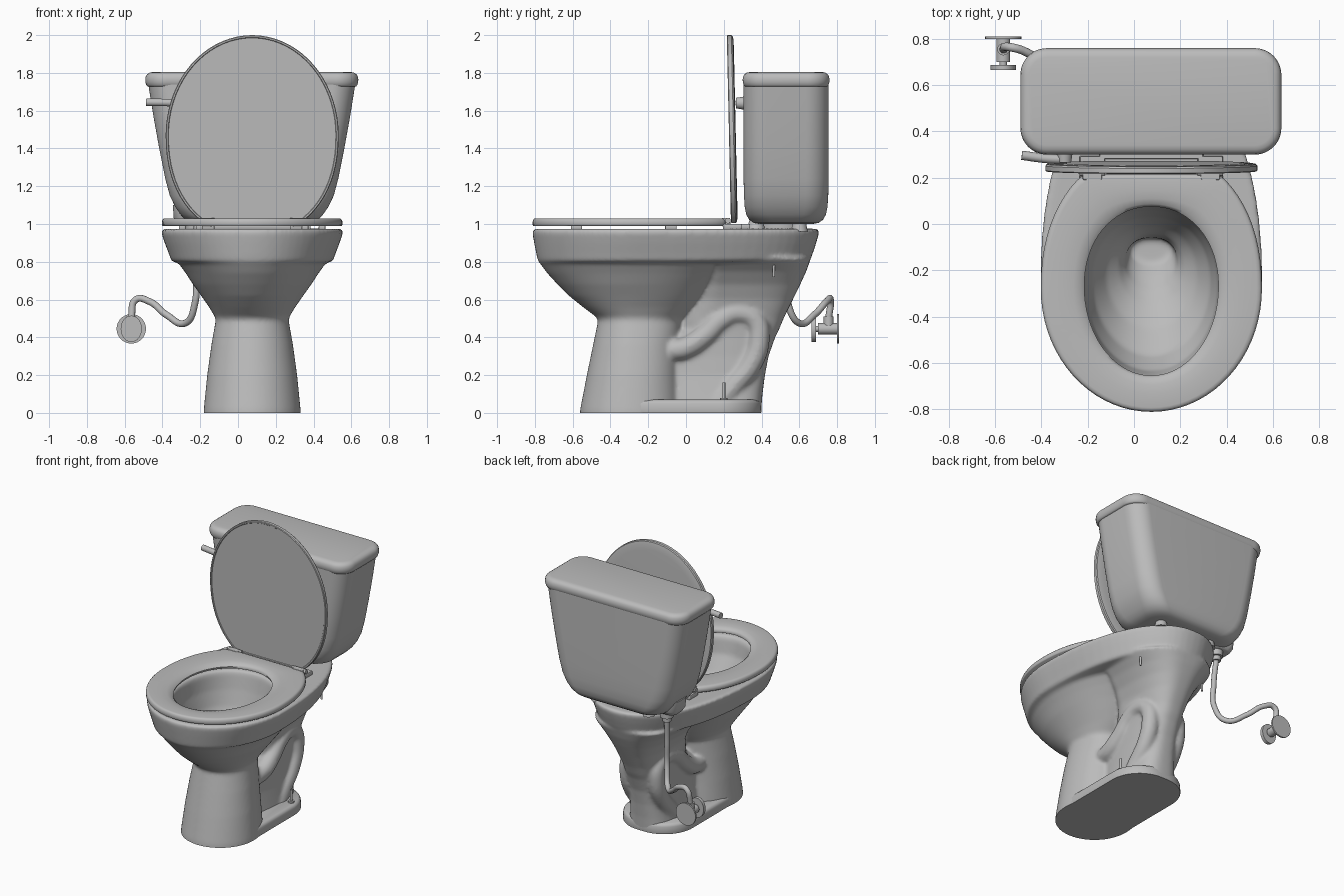
import bpy, bmesh, math
from mathutils import Vector

if "Cube" in bpy.data.objects:
    bpy.data.objects.remove(bpy.data.objects["Cube"])

CX = 0.075          # centre line of the fixture
N = 72
grey = bpy.data.materials.new("grey_porcelain")
grey.diffuse_color = (0.5, 0.5, 0.5, 1)
grey.use_nodes = True
grey.node_tree.nodes["Principled BSDF"].inputs["Base Color"].default_value = grey.diffuse_color


def select(*obs):
    bpy.ops.object.select_all(action='DESELECT')
    for ob in obs:
        ob.select_set(True)
    bpy.context.view_layer.objects.active = obs[0]


def finish(ob, angle=38):
    ob.data.materials.clear()
    ob.data.materials.append(grey)
    select(ob)
    bpy.ops.object.shade_smooth_by_angle(angle=math.radians(angle))
    return ob


def loft(name, rings, closed=False, angle=38):
    """Skin a list of equal-length point rings; closed joins last to first."""
    bm = bmesh.new()
    vs = [[bm.verts.new(p) for p in r] for r in rings]
    n = len(vs[0])
    pairs = list(zip(vs, vs[1:])) + ([(vs[-1], vs[0])] if closed else [])
    for a, b in pairs:
        for i in range(n):
            j = (i + 1) % n
            bm.faces.new((a[i], a[j], b[j], b[i]))
    if not closed:
        bm.faces.new(vs[0])
        bm.faces.new(vs[-1])
    bmesh.ops.recalc_face_normals(bm, faces=bm.faces)
    me = bpy.data.meshes.new(name)
    bm.to_mesh(me)
    bm.free()
    ob = bpy.data.objects.new(name, me)
    bpy.context.collection.objects.link(ob)
    return finish(ob, angle)


def egg(z, yf, yw, yb, hw, p=2.2, ymax=9):
    """Egg outline: front yf, widest at yw, back yb, half width hw."""
    pts = []
    for i in range(N):
        t = 2 * math.pi * i / N
        s, c = math.sin(t), math.cos(t)
        if c >= 0:
            x, y = hw * s, yw - (yw - yf) * c
        else:
            x = hw * math.copysign(abs(s) ** (2 / p), s)
            y = yw + (yb - yw) * abs(c) ** (2 / p)
        pts.append(Vector((CX + x, min(y, ymax), z)))
    return pts


def rrect(z, hx, hy, r, cx, cy):
    pts = []
    for k, (sx, sy) in enumerate(((1, 1), (-1, 1), (-1, -1), (1, -1))):
        for i in range(13):
            a = math.pi / 2 * (k + i / 12)
            pts.append(Vector((cx + sx * (hx - r) + r * math.cos(a),
                               cy + sy * (hy - r) + r * math.sin(a), z)))
    return pts


def rod(name, a, b, r, r2=None):
    a, b = Vector(a), Vector(b)
    d = b - a
    bpy.ops.mesh.primitive_cone_add(vertices=28, radius1=r, radius2=r if r2 is None else r2,
                                    depth=d.length, location=(a + b) / 2,
                                    rotation=d.to_track_quat('Z', 'Y').to_euler())
    ob = bpy.context.object
    ob.name = name
    return finish(ob)


def box(name, c, size, bev=0.006):
    hx, hy, hz = [s / 2 for s in size]
    return loft(name, [rrect(c[2] + dz, hx - i, hy - i, bev, c[0], c[1]) for dz, i in
                       ((-hz, bev / 2), (-hz + bev, 0), (hz - bev, 0), (hz, bev / 2))])


def tube(name, pts, r):
    cu = bpy.data.curves.new(name, 'CURVE')
    cu.dimensions = '3D'
    cu.bevel_depth = r
    cu.bevel_resolution = 5
    cu.use_fill_caps = True
    sp = cu.splines.new('BEZIER')
    sp.bezier_points.add(len(pts) - 1)
    for bp, p in zip(sp.bezier_points, pts):
        bp.co = p
        bp.handle_left_type = bp.handle_right_type = 'AUTO'
    ob = bpy.data.objects.new(name, cu)
    bpy.context.collection.objects.link(ob)
    select(ob)
    bpy.ops.object.convert(target='MESH')
    return finish(bpy.context.object, 60)


# bowl: pedestal, outer bowl, rim deck, then the inside sloping to the drain
bowl = loft("bowl", [egg(*s) for s in (
    (-.06, -.565, -.30, -.02, .258), (0.02, -.560, -.30, -.02, .256),
    (0.20, -.525, -.29, -.03, .238), (0.36, -.492, -.28, -.03, .216),
    (0.49, -.465, -.27, -.02, .193), (0.51, -.478, -.27, .00, .198),
    (0.56, -.545, -.27, .06, .228), (0.62, -.620, -.26, .12, .270),
    (0.68, -.680, -.26, .18, .313), (0.74, -.735, -.25, .25, .352),
    (0.79, -.772, -.25, .32, .388), (0.805, -.784, -.25, .655, .428),
    (0.84, -.792, -.25, .67, .440), (0.90, -.804, -.25, .69, .463),
    (0.95, -.813, -.25, .704, .480), (0.968, -.812, -.25, .704, .479),
    (0.975, -.800, -.25, .695, .467),
    (0.974, -.67, -.27, .09, .305), (0.95, -.655, -.27, .08, .295),
    (0.85, -.635, -.27, .06, .285), (0.74, -.570, -.25, .03, .255),
    (0.64, -.450, -.22, -.01, .195), (0.58, -.350, -.19, -.045, .138),
    (0.54, -.290, -.17, -.055, .115), (0.49, -.225, -.14, -.06, .105),
    (0.44, -.170, -.11, -.06, .09))])

# rear column that carries the deck
column = loft("rear_column", [egg(z, yf, .18, yb, hw, 2.8) for z, yf, yb, hw in (
    (-.06, -.25, .392, .170), (0.10, -.25, .405, .148), (0.20, -.25, .418, .135),
    (0.30, -.25, .437, .132), (0.40, -.15, .472, .135), (0.44, -.03, .492, .138),
    (0.50, -.02, .517, .145), (0.60, .04, .566, .172), (0.68, .07, .605, .210),
    (0.75, .10, .637, .262), (0.82, .12, .662, .335))])

# trapway bulges
traps = []
for s in (-1, 1):
    path = ((.11, -.08, .33), (.12, 0, .345), (.12, .10, .41), (.118, .19, .495), (.115, .28, .53),
            (.11, .365, .49), (.11, .385, .38), (.11, .34, .25), (.11, .25, .14), (.11, .16, .03))
    traps.append(tube("trapway", [(CX + s * x, y, z) for x, y, z in path], .058))

# fuse bowl, column and trapways into one softly blended casting, cut flat at the floor
select(bowl, column, *traps)
bpy.ops.object.join()
rm = bowl.modifiers.new("fuse", 'REMESH')
rm.mode = 'VOXEL'
rm.voxel_size = 0.011
sm = bowl.modifiers.new("soften", 'SMOOTH')
sm.factor, sm.iterations = 0.5, 7
select(bowl)
bpy.ops.object.convert(target='MESH')
bowl = bpy.context.object
bm = bmesh.new()
bm.from_mesh(bowl.data)
bmesh.ops.bisect_plane(bm, geom=bm.verts[:] + bm.edges[:] + bm.faces[:], plane_co=(0, 0, 0),
                       plane_no=(0, 0, 1), clear_inner=True)
bmesh.ops.holes_fill(bm, edges=[e for e in bm.edges if e.is_boundary], sides=0)
bm.to_mesh(bowl.data)
bm.free()
finish(bowl, 50)

# floor foot
loft("foot", [rrect(z, .252 - i, .455 - i, .225 - i, CX, -.055)
              for z, i in ((0, .002), (.006, 0), (.05, .003), (.062, .008), (.07, .022))])

# deck bolts, floor bolts, hinges and bumpers on both sides
for side, s in (("left", -1), ("right", 1)):
    rod(side + "_deck_bolt", (CX + s * .26, .465, .72), (CX + s * .26, .465, .83), .007)
    rod(side + "_floor_bolt", (CX + s * .205, .2, .05), (CX + s * .205, .2, .16), .008)
    rod(side + "_bolt_washer", (CX + s * .205, .2, .06), (CX + s * .205, .2, .08), .02)
    hx = CX + s * .255
    box(side + "_hinge_base", (hx, .245, .985), (.11, .10, .03))
    box(side + "_hinge_block", (hx, .212, 1.01), (.085, .045, .044))
    rod(side + "_hinge_pin", (hx - .055, .222, 1.018), (hx + .055, .222, 1.018), .015)
    for y, x in ((-.58, .28), (-.08, .37)):
        box(side + "_seat_bumper", (CX + s * x, y, .981), (.035, .06, .026))
    rod(side + "_tank_bolt", (CX + s * .2, .6, .96), (CX + s * .2, .6, 1.03), .045, .03)
    rod(side + "_deck_boss", (CX + s * .14, .37, .96), (CX + s * .14, .37, 1.03), .055, .03)

# seat ring, cross-section from outer bottom over the top to inner bottom
seat_rings = []
for k, z in ((0.02, .990), (0, .996), (0, 1.012), (.02, 1.022), (.05, 1.028), (.12, 1.030),
             (.50, 1.030), (.75, 1.027), (.92, 1.019), (1, 1.006), (.98, .992)):
    o = egg(z, -.812, -.28, .32, .478, 2.2, .215)
    i = egg(z, -.655, -.27, .075, .29, 2.1)
    seat_rings.append([a.lerp(b, k) for a, b in zip(o, i)])
    for v in seat_rings[-1]:
        v.z = z
loft("seat", seat_rings, closed=True, angle=60)


# raised lid with a thin lip round its flat face
def lid_ring(depth, inset):
    pts = egg(0, -1 + inset, -.47, .07 - inset, .458 - inset, 2.2, -.005 - inset)
    return [Vector((p.x, .216 + .022 * (1 + p.y) + depth, 1 - p.y)) for p in pts]


loft("lid", [lid_ring(d, i) for d, i in (
    (.004, .016), (.004, .015), (0, .012), (0, .004), (.004, 0), (.024, 0), (.031, .005),
    (.034, .02), (.036, .06))], angle=20)

# tank body, tapered to a rounded base
TX, TY = .073, .530
loft("tank", [rrect(z, hx, hy, r, TX, TY) for z, hx, hy, r in (
    (1.000, .280, .140, .10), (1.006, .318, .172, .11), (1.022, .350, .195, .12),
    (1.050, .377, .211, .12), (1.09, .405, .219, .12), (1.15, .434, .223, .12),
    (1.24, .458, .225, .12), (1.40, .490, .225, .12), (1.56, .519, .225, .12),
    (1.74, .548, .225, .12))], angle=60)
loft("tank_lid", [rrect(z, .564 - i, .230 - i, .115 - i, TX, TY) for z, i in (
    (1.728, .012), (1.735, .006), (1.75, .001), (1.765, 0), (1.782, .003), (1.793, .010),
    (1.801, .022), (1.805, .040))], angle=50)
rod("tank_gasket", (CX, .5, .96), (CX, .5, 1.02), .13)
box("tank_rest", (CX, .31, .985), (.45, .06, .03))

# flush lever
rod("lever_pivot", (-.30, .265, 1.64), (-.30, .33, 1.64), .028, .038)
tube("lever", ((-.29, .278, 1.64), (-.38, .283, 1.643), (-.485, .297, 1.645)), .02)

# water supply: tank outlet, hose and wall valve
loft("outlet_boss", [rrect(z, h, h * .95, h * .6, -.25, .54) for z, h in (
    (.995, .06), (1.0, .072), (1.03, .09), (1.10, .095))], angle=60)
rod("outlet_nut", (-.235, .55, .955), (-.235, .55, 1.0), .042)
rod("outlet_collar", (-.235, .55, .925), (-.235, .55, .955), .028)
tube("hose", ((-.235, .55, .95), (-.225, .535, .76), (-.228, .54, .58), (-.28, .60, .475),
              (-.38, .68, .52), (-.47, .745, .59), (-.54, .765, .60), (-.565, .755, .50)), .018)
rod("valve_collar", (-.565, .755, .44), (-.565, .755, .51), .026)
rod("valve_body", (-.565, .70, .445), (-.565, .805, .445), .03)
rod("valve_stem", (-.565, .67, .445), (-.565, .72, .445), .016)
rod("wall_plate", (-.565, .80, .445), (-.565, .811, .445), .078)
handle = rod("valve_handle", (-.565, .665, .445), (-.565, .688, .445), .07)
handle.scale = (.8, 1, 1)
